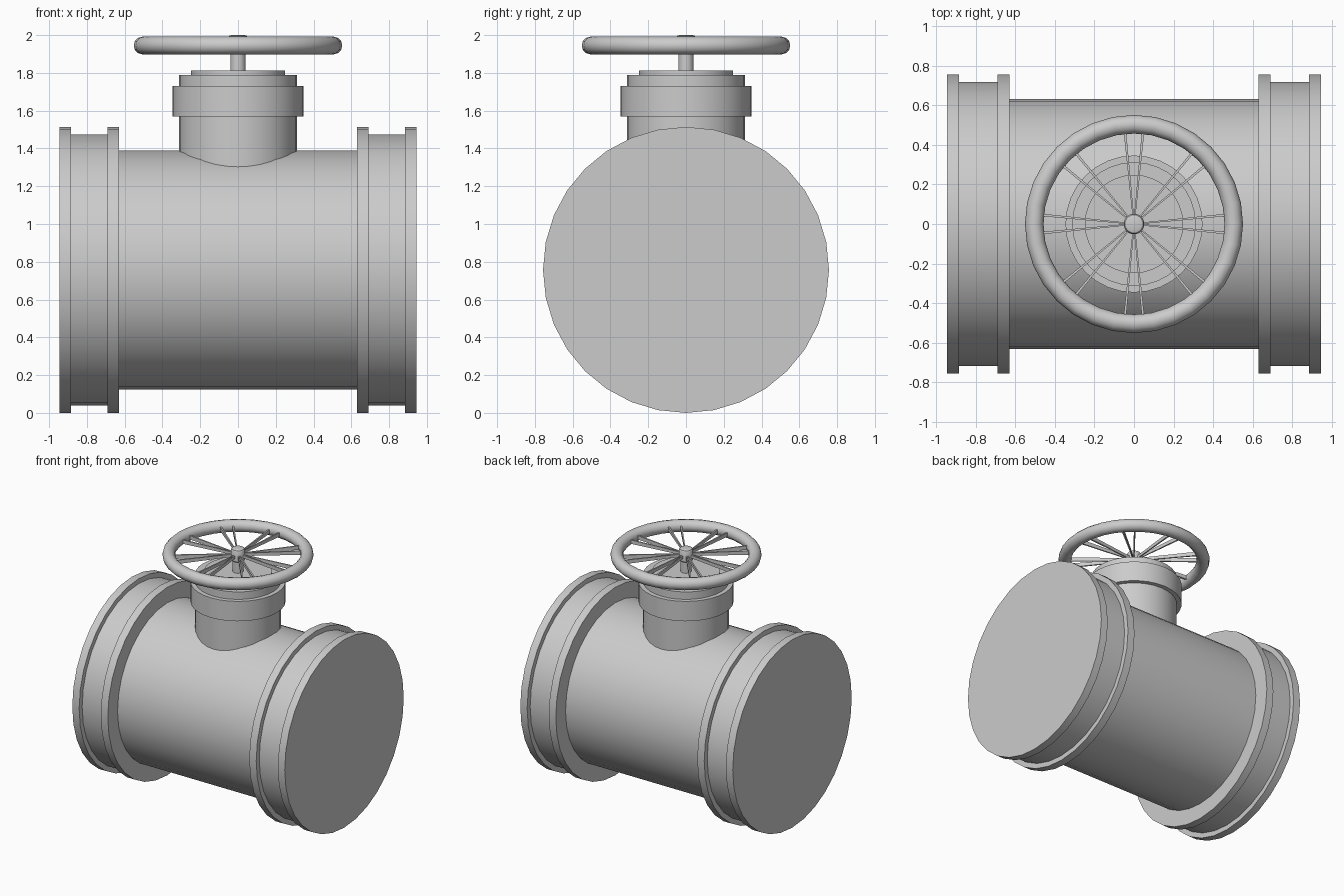
import bpy, bmesh
from math import sin, cos, pi, radians
from mathutils import Matrix

if "Cube" in bpy.data.objects:
    bpy.data.objects.remove(bpy.data.objects["Cube"])

SEG = 32
AXIS_Z = 0.757  # height of the pipe axis


def finish(name, bm, smooth=True):
    bmesh.ops.recalc_face_normals(bm, faces=bm.faces)
    me = bpy.data.meshes.new(name)
    bm.to_mesh(me)
    bm.free()
    ob = bpy.data.objects.new(name, me)
    bpy.context.collection.objects.link(ob)
    if smooth:
        bpy.ops.object.select_all(action='DESELECT')
        ob.select_set(True)
        bpy.context.view_layer.objects.active = ob
        bpy.ops.object.shade_smooth_by_angle(angle=radians(35))
    return ob


def lathe(name, profile, matrix=Matrix(), closed=False):
    """Revolve (radius, height) points about z; cap the ends or close the loop."""
    bm = bmesh.new()
    rings = [[bm.verts.new((r * cos(2 * pi * i / SEG), r * sin(2 * pi * i / SEG), h))
              for i in range(SEG)] for r, h in profile]
    pairs = list(zip(rings, rings[1:]))
    if closed:
        pairs.append((rings[-1], rings[0]))
    else:
        bm.faces.new(rings[0])
        bm.faces.new(rings[-1])
    for a, b in pairs:
        for i in range(SEG):
            j = (i + 1) % SEG
            bm.faces.new((a[i], a[j], b[j], b[i]))
    bm.transform(matrix)
    return finish(name, bm)


# Pipe body and grooved end flanges along x
along_x = Matrix.Translation((0, 0, AXIS_Z)) @ Matrix.Rotation(pi / 2, 4, 'Y')
lathe("pipe_body", [(0.632, -0.66), (0.632, 0.66)], along_x)
for side, s in (("left", -1), ("right", 1)):
    lathe(side + "_flange",
          [(r, s * x) for r, x in ((0.757, 0.63), (0.757, 0.692), (0.718, 0.692),
                                   (0.718, 0.885), (0.757, 0.885), (0.757, 0.946))], along_x)

# Bonnet: neck, collar and stepped lid
lathe("bonnet", [(0.313, 1.22), (0.313, 1.57), (0.347, 1.57), (0.347, 1.73),
                 (0.313, 1.73), (0.313, 1.79), (0.249, 1.79), (0.249, 1.813)])

# Stem and rounded hub
lathe("stem", [(0.04, 1.80), (0.04, 1.92)])
lathe("wheel_hub", [(0.04, 1.90), (0.052, 1.91), (0.052, 1.985), (0.046, 1.996), (0.035, 2.0)])

# Handwheel rim
lathe("wheel_rim", [(0.505 + 0.047 * cos(2 * pi * k / 12), 1.945 + 0.047 * sin(2 * pi * k / 12))
                    for k in range(12)], closed=True)

# Eight pairs of thin tapered spokes
bm = bmesh.new()
for n in range(8):
    for off in (-1, 1):
        rot = Matrix.Rotation(n * pi / 4 + off * pi / SEG, 4, 'Z')
        ends = [[bm.verts.new(rot @ Matrix.Translation((r, 0, 1.945)) @ Matrix.Diagonal((1, w, h, 1))
                              @ Matrix.Rotation(k * pi / 2 + pi / 4, 4, 'X').col[1].to_3d())
                 for k in range(4)]
                for r, w, h in ((0.03, 0.005, 0.015), (0.48, 0.009, 0.022))]
        bm.faces.new(ends[0])
        bm.faces.new(ends[1])
        for k in range(4):
            m = (k + 1) % 4
            bm.faces.new((ends[0][k], ends[0][m], ends[1][m], ends[1][k]))
finish("wheel_spokes", bm, smooth=False)
